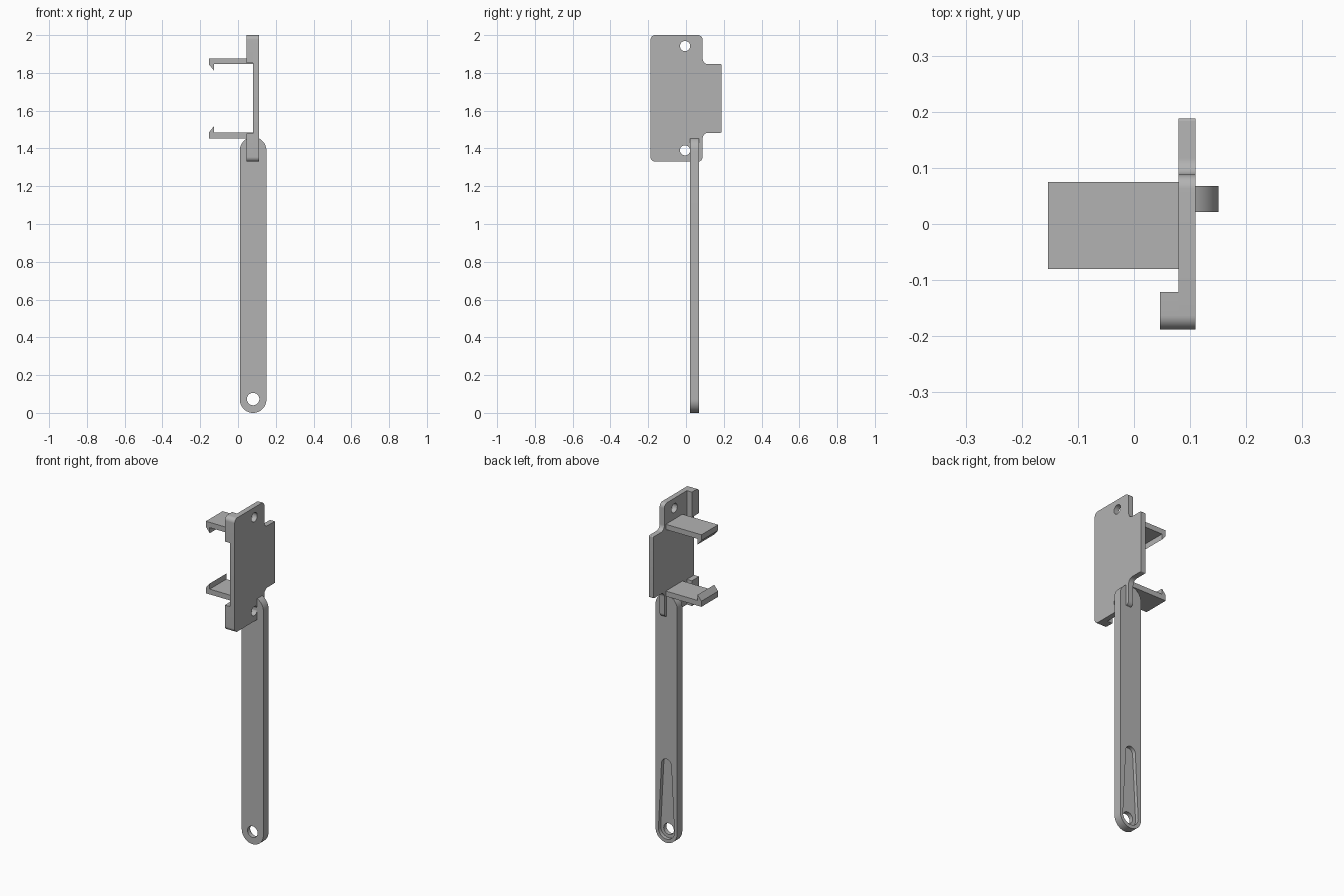
import bpy, bmesh
from math import cos, sin, pi
from mathutils import Vector

if "Cube" in bpy.data.objects:
    bpy.data.objects.remove(bpy.data.objects["Cube"])

grey = bpy.data.materials.new("light grey plastic")
grey.use_nodes = True
grey.diffuse_color = (0.45, 0.45, 0.45, 1)
grey.node_tree.nodes["Principled BSDF"].inputs["Base Color"].default_value = grey.diffuse_color


def rounded(corners, steps=10):
    """Outline from (u, v, radius) corners, all meeting at right angles where rounded."""
    out = []
    for i, (u, v, r) in enumerate(corners):
        p = Vector((u, v))
        if not r:
            out.append(p)
            continue
        a = (Vector(corners[i - 1][:2]) - p).normalized() * r
        b = (Vector(corners[(i + 1) % len(corners)][:2]) - p).normalized() * r
        for k in range(steps + 1):
            t = k / steps * pi / 2
            out.append(p + a * (1 - sin(t)) + b * (1 - cos(t)))
    return out


def arc(u, v, r, start, end, steps=24):
    return [Vector((u + r * cos(start + (end - start) * k / steps),
                    v + r * sin(start + (end - start) * k / steps))) for k in range(steps + 1)]


def prism(name, outline, axis, lo, hi):
    """Extrude an outline along x (points are y, z) or along y (points are x, z)."""
    bm = bmesh.new()
    place = (lambda p, d: (d, p.x, p.y)) if axis == "x" else (lambda p, d: (p.x, d, p.y))
    rings = [[bm.verts.new(place(p, d)) for p in outline] for d in (lo, hi)]
    n = len(outline)
    for ring in rings:
        bm.faces.new(ring)
    for i in range(n):
        j = (i + 1) % n
        bm.faces.new((rings[0][i], rings[0][j], rings[1][j], rings[1][i]))
    bmesh.ops.remove_doubles(bm, verts=bm.verts, dist=1e-5)
    bmesh.ops.recalc_face_normals(bm, faces=bm.faces)
    mesh = bpy.data.meshes.new(name)
    bm.to_mesh(mesh)
    bm.free()
    mesh.materials.append(grey)
    obj = bpy.data.objects.new(name, mesh)
    bpy.context.collection.objects.link(obj)
    return obj


def activate(obj):
    bpy.ops.object.select_all(action="DESELECT")
    obj.select_set(True)
    bpy.context.view_layer.objects.active = obj


def cut(obj, cutter):
    cutter.hide_render = True
    mod = obj.modifiers.new("cut", "BOOLEAN")
    mod.operation = "DIFFERENCE"
    mod.solver = "EXACT"
    mod.object = cutter
    activate(obj)
    bpy.ops.object.modifier_apply(modifier=mod.name)
    bpy.data.objects.remove(cutter)


def box_outline(u0, u1, v0, v1):
    return [Vector(p) for p in ((u0, v0), (u1, v0), (u1, v1), (u0, v1))]


BOTTOM, TOP = 1.33, 2.0
TAB_LOW, TAB_HIGH = 1.483, 1.846
FRONT, SHOULDER, BACK = -0.188, 0.088, 0.188
MIDDLE = (BOTTOM + TOP) / 2

# Mounting plate with a rear tab and two screw holes
plate = prism("mounting_plate", rounded([
    (FRONT, BOTTOM, 0.025), (SHOULDER, BOTTOM, 0.025),
    (SHOULDER, TAB_LOW, 0.03), (BACK, TAB_LOW, 0.005),
    (BACK, TAB_HIGH, 0.005), (SHOULDER, TAB_HIGH, 0.03),
    (SHOULDER, TOP, 0.025), (FRONT, TOP, 0.025)]), "x", 0.079, 0.11)
for z in (1.39, 1.942):
    cut(plate, prism("screw_hole", arc(-0.005, z, 0.027, 0, 2 * pi, 32)[:-1], "x", 0, 0.2))

parts = [plate]

# Upper and lower lips on the front edge, and the clip arms with hooked ends
for name, side in (("upper", 1), ("lower", -1)):
    def mirror(z):
        return z if side > 0 else 2 * MIDDLE - z
    lip = [(FRONT, mirror(1.852), 0), (-0.121, mirror(1.852), 0),
           (-0.121, mirror(TOP), 0), (FRONT, mirror(TOP), 0.025)]
    parts.append(prism(name + "_lip", rounded(lip), "x", 0.046, 0.08))
    arm = [(0.085, 1.846), (0.085, 1.877), (-0.153, 1.877), (-0.153, 1.844),
           (-0.128, 1.813), (-0.128, 1.846)]
    parts.append(prism(name + "_clip_arm", [Vector((x, mirror(z))) for x, z in arm],
                       "y", -0.08, 0.075))

# Long handle with round ends, a hanging hole and a tapered recess in the back
cx, half, length = 0.08, 0.0705, 1.46
handle = prism("handle", arc(cx, half, half, pi, 2 * pi)
               + arc(cx, length - half, half, 0, pi), "y", 0.021, 0.068)
cut(handle, prism("recess", arc(cx, 0.073, 0.052, pi, 2 * pi)
                  + arc(cx, 0.46, 0.032, 0, pi), "y", 0.046, 0.1))
cut(handle, prism("hanging_hole", arc(cx, 0.073, 0.033, 0, 2 * pi, 32)[:-1], "y", 0, 0.1))
parts.append(handle)

for part in parts:
    activate(part)
    bpy.ops.object.shade_smooth_by_angle()
